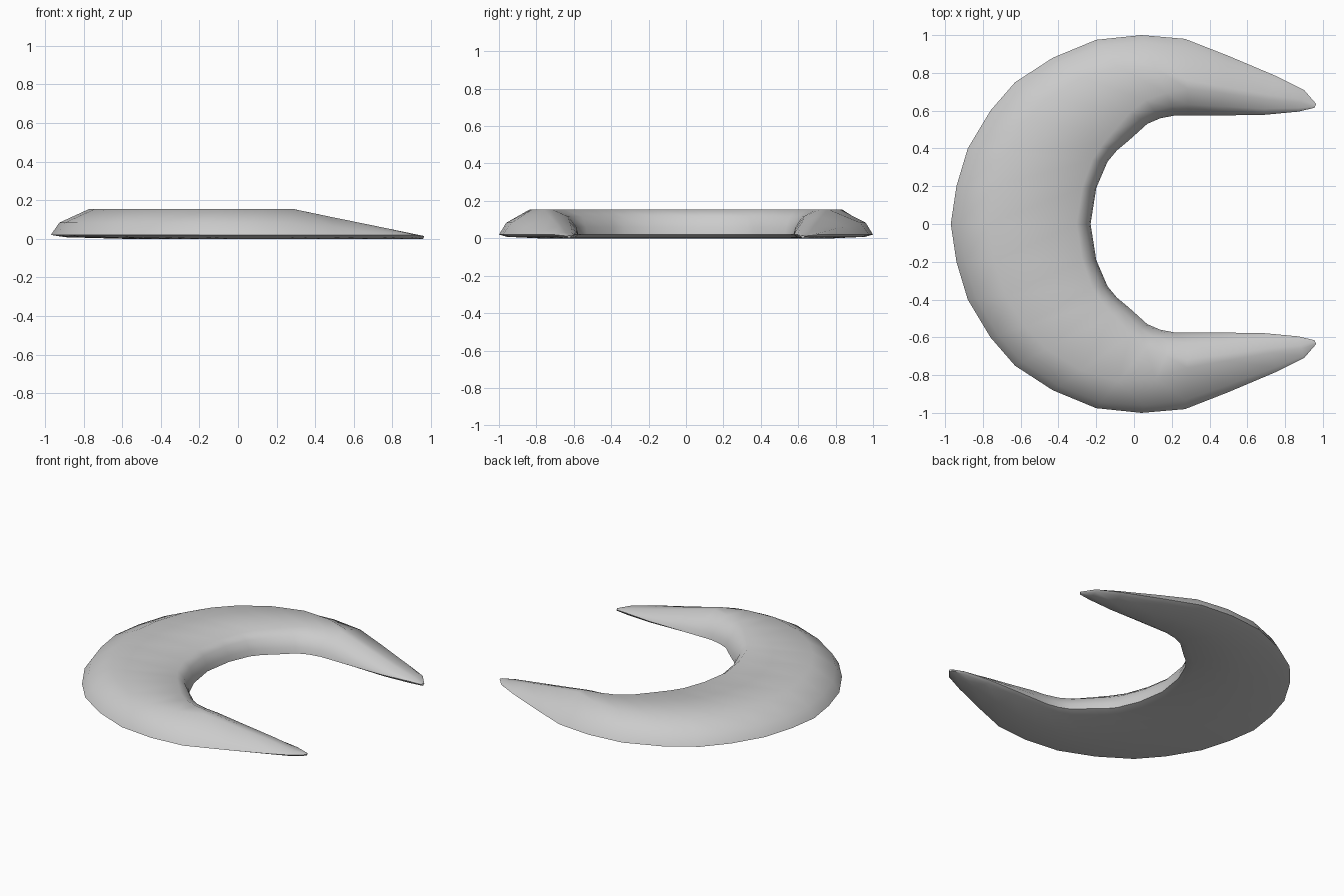
import bpy
import bmesh
import math

cube = bpy.data.objects.get("Cube")
if cube:
    bpy.data.objects.remove(cube)

grey = bpy.data.materials.new("light_grey")
grey.use_nodes = True
colour = (0.6, 0.6, 0.6, 1)
grey.diffuse_color = colour
grey.node_tree.nodes["Principled BSDF"].inputs["Base Color"].default_value = colour

# Back half of the crescent: outer x, y, inner x, y, then where the flat top
# starts and ends across the width
STATIONS = [
    (-0.97, 0.0, -0.23, 0.0, 0.27, 0.90),
    (-0.94, 0.20, -0.20, 0.19, 0.27, 0.90),
    (-0.88, 0.40, -0.14, 0.33, 0.27, 0.89),
    (-0.76, 0.60, -0.09, 0.39, 0.27, 0.88),
    (-0.63, 0.75, -0.03, 0.44, 0.28, 0.86),
    (-0.43, 0.88, 0.07, 0.53, 0.30, 0.82),
    (-0.20, 0.975, 0.14, 0.56, 0.34, 0.77),
    (0.04, 1.0, 0.22, 0.575, 0.42, 0.72),
    (0.27, 0.98, 0.29, 0.575, 0.54, 0.65),
    (0.50, 0.89, 0.46, 0.575, 0.52, 0.63),
    (0.76, 0.78, 0.68, 0.577, 0.48, 0.60),
    (0.90, 0.71, 0.87, 0.595, 0.45, 0.58),
    (0.965, 0.635, 0.955, 0.615, 0.40, 0.60),
]


def section(bm, station, side):
    """One closed ring across the crescent, from outer rim over the top."""
    ox, oy, ix, iy, a, b = station
    slope = max(0, (ox + ix) / 2 - 0.28) / 0.68
    top = 0.155 - 0.14 * slope
    rim = min(0.02, top * 0.8)
    profile = [
        (0, rim), (a * 0.22, rim + (top - rim) * 0.47),
        (a, top), (b, top),
        (b + (1 - b) * 0.6, rim + (top - rim) * 0.72),
        (1 - (1 - b) * 0.08, rim + (top - rim) * 0.3),
        (1, rim), (0.92, 0.005), (0.5, 0), (0.1, 0.008),
    ]
    return [bm.verts.new((ox + (ix - ox) * f, side * (oy + (iy - oy) * f), z))
            for f, z in profile]


# Loft the sections from the front tip round to the back tip
bm = bmesh.new()
rings = [section(bm, s, -1) for s in reversed(STATIONS[1:])]
rings += [section(bm, s, 1) for s in STATIONS]
for r, s in zip(rings, rings[1:]):
    for i in range(len(r)):
        j = (i + 1) % len(r)
        bm.faces.new((r[i], r[j], s[j], s[i]))
bm.faces.new(rings[0])
bm.faces.new(rings[-1])
bmesh.ops.recalc_face_normals(bm, faces=bm.faces)

mesh = bpy.data.meshes.new("crescent")
bm.to_mesh(mesh)
bm.free()
mesh.materials.append(grey)
crescent = bpy.data.objects.new("crescent", mesh)
bpy.context.collection.objects.link(crescent)

# Smooth body with a crisp lower rim
bpy.context.view_layer.objects.active = crescent
crescent.select_set(True)
bpy.ops.object.shade_smooth_by_angle(angle=math.radians(50))
